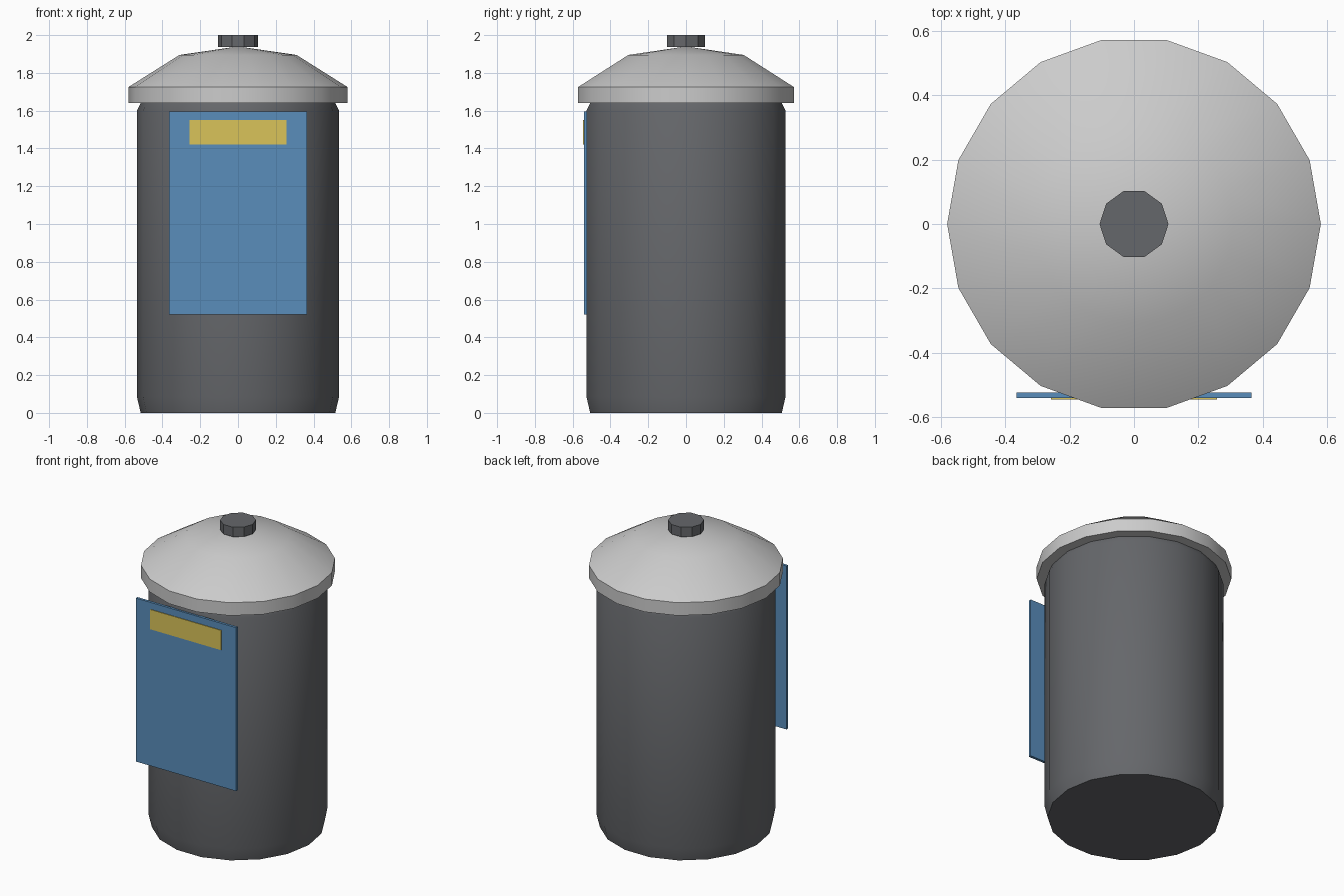
import bpy, bmesh, math

if "Cube" in bpy.data.objects:
    bpy.data.objects.remove(bpy.data.objects["Cube"])


def material(name, rgb):
    m = bpy.data.materials.new(name)
    m.diffuse_color = (*rgb, 1)
    m.use_nodes = True
    m.node_tree.nodes["Principled BSDF"].inputs["Base Color"].default_value = m.diffuse_color
    return m


def finish(name, bm, mat=None):
    bmesh.ops.recalc_face_normals(bm, faces=bm.faces)
    mesh = bpy.data.meshes.new(name)
    bm.to_mesh(mesh)
    bm.free()
    ob = bpy.data.objects.new(name, mesh)
    bpy.context.collection.objects.link(ob)
    if mat:
        mesh.materials.append(mat)
    bpy.ops.object.select_all(action='DESELECT')
    ob.select_set(True)
    bpy.context.view_layer.objects.active = ob
    bpy.ops.object.shade_smooth_by_angle(angle=math.radians(30))
    return ob


def lathe(name, profile, sides, mat=None):
    """Closed solid from (radius, z) points, bottom to top; radius 0 makes an apex."""
    bm = bmesh.new()
    rings = []
    for r, z in profile:
        if r == 0:
            rings.append([bm.verts.new((0, 0, z))] * sides)
        else:
            rings.append([bm.verts.new((r * math.cos(math.tau * i / sides),
                                        r * math.sin(math.tau * i / sides), z))
                          for i in range(sides)])
    for a, b in zip(rings, rings[1:]):
        for i in range(sides):
            j = (i + 1) % sides
            bm.faces.new(list(dict.fromkeys((a[i], a[j], b[j], b[i]))))
    for ring, (r, _) in ((rings[0], profile[0]), (rings[-1], profile[-1])):
        if r > 0:
            bm.faces.new(ring)
    return finish(name, bm, mat)


def box(name, lo, hi, mat):
    bm = bmesh.new()
    bmesh.ops.create_cube(bm, size=1)
    for v in bm.verts:
        v.co = [(l + h) / 2 + c * (h - l) for l, h, c in zip(lo, hi, v.co)]
    return finish(name, bm, mat)


dark = material("dark_grey", (0.13, 0.135, 0.145))
light = material("light_grey", (0.62, 0.63, 0.65))
blue = material("blue", (0.10, 0.27, 0.50))
yellow = material("yellow", (0.70, 0.55, 0.10))

# Canister body with tapered ends
lathe("body", [(0.515, 0), (0.535, 0.085), (0.535, 1.60), (0.51, 1.65)], 18, dark)

# Overhanging lid and its knob
lathe("lid", [(0.58, 1.64), (0.58, 1.725), (0.31, 1.895), (0, 1.94)], 18, light)
lathe("lid_knob", [(0.107, 1.937), (0.107, 2.0)], 10, dark)

# Flat front panel with a coloured strip
box("front_panel", (-0.365, -0.54, 0.52), (0.365, -0.523, 1.595), blue)
box("panel_strip", (-0.258, -0.544, 1.42), (0.258, -0.535, 1.55), yellow)
